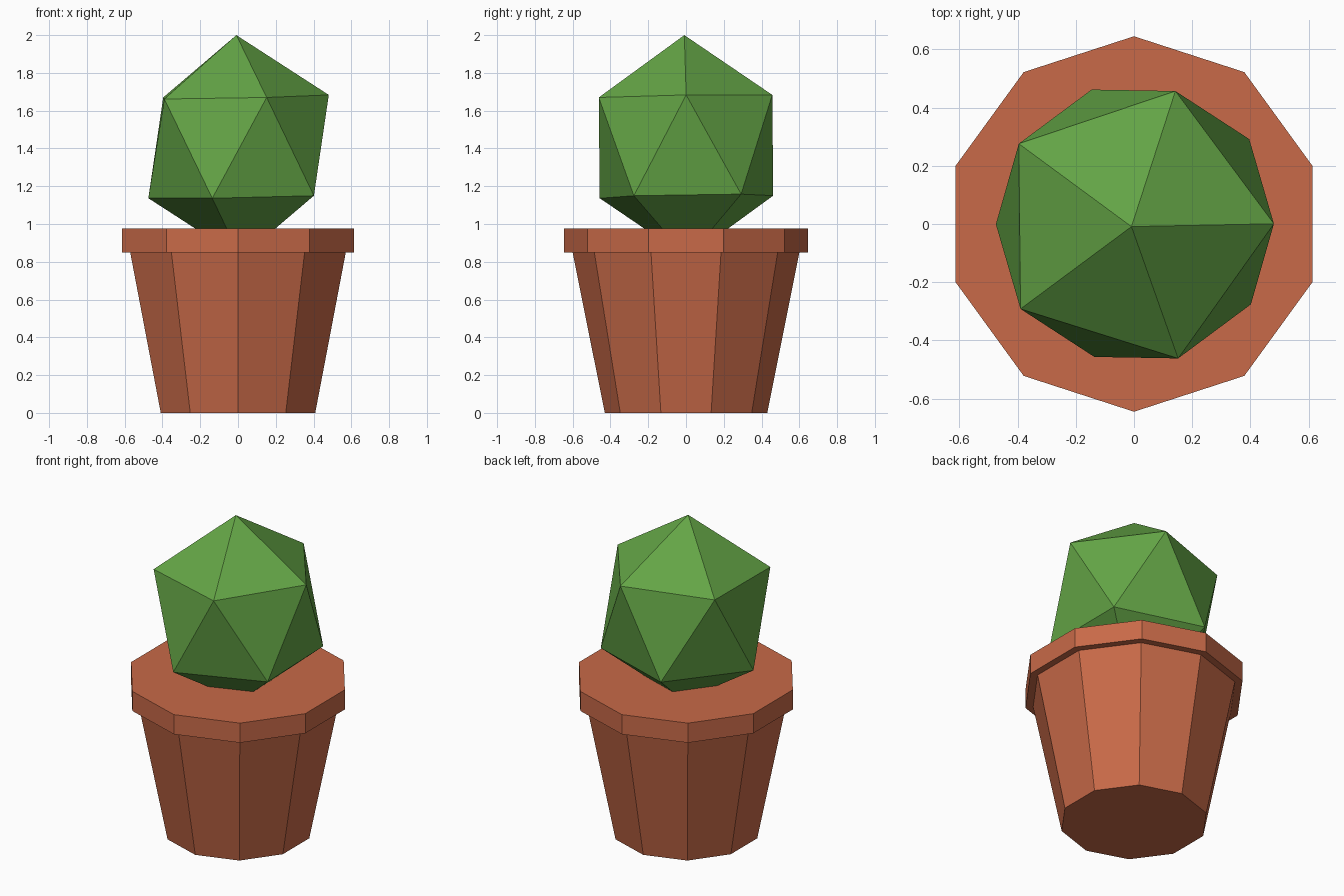
import bpy, math

if "Cube" in bpy.data.objects:
    bpy.data.objects.remove(bpy.data.objects["Cube"])

SIDES = 10


def material(name, color):
    m = bpy.data.materials.new(name)
    m.diffuse_color = (*color, 1)
    m.use_nodes = True
    m.node_tree.nodes["Principled BSDF"].inputs["Base Color"].default_value = m.diffuse_color
    return m


def decagon(name, r_bottom, r_top, z0, z1, mat):
    """Ten-sided capped frustum with a corner on the +y axis."""
    bpy.ops.mesh.primitive_cone_add(vertices=SIDES, radius1=r_bottom, radius2=r_top,
                                    depth=z1 - z0, location=(0, 0, (z0 + z1) / 2))
    obj = bpy.context.object
    obj.name = name
    obj.data.materials.append(mat)
    return obj


terracotta = material("terracotta", (0.578, 0.144, 0.065))
earth = material("earth", (0.08, 0.038, 0.02))
green = material("cactus_green", (0.127, 0.376, 0.061))

# Tapered pot and its overhanging rim
decagon("pot_body", 0.43, 0.60, 0.0, 0.85, terracotta)
decagon("pot_rim", 0.645, 0.645, 0.85, 0.975, terracotta)

# Soil, level with the top of the rim
decagon("soil", 0.56, 0.56, 0.925, 0.975, earth)

# Cactus: a slightly tall, slightly leaning icosahedron sunk into the soil
bpy.ops.mesh.primitive_ico_sphere_add(subdivisions=1, radius=1, location=(0.003, 0, 1.41),
                                      rotation=(0.015, -0.02, 0.01))
cactus = bpy.context.object
cactus.name = "cactus"
cactus.scale = (0.54, 0.54, 0.59)
cactus.data.materials.append(green)
